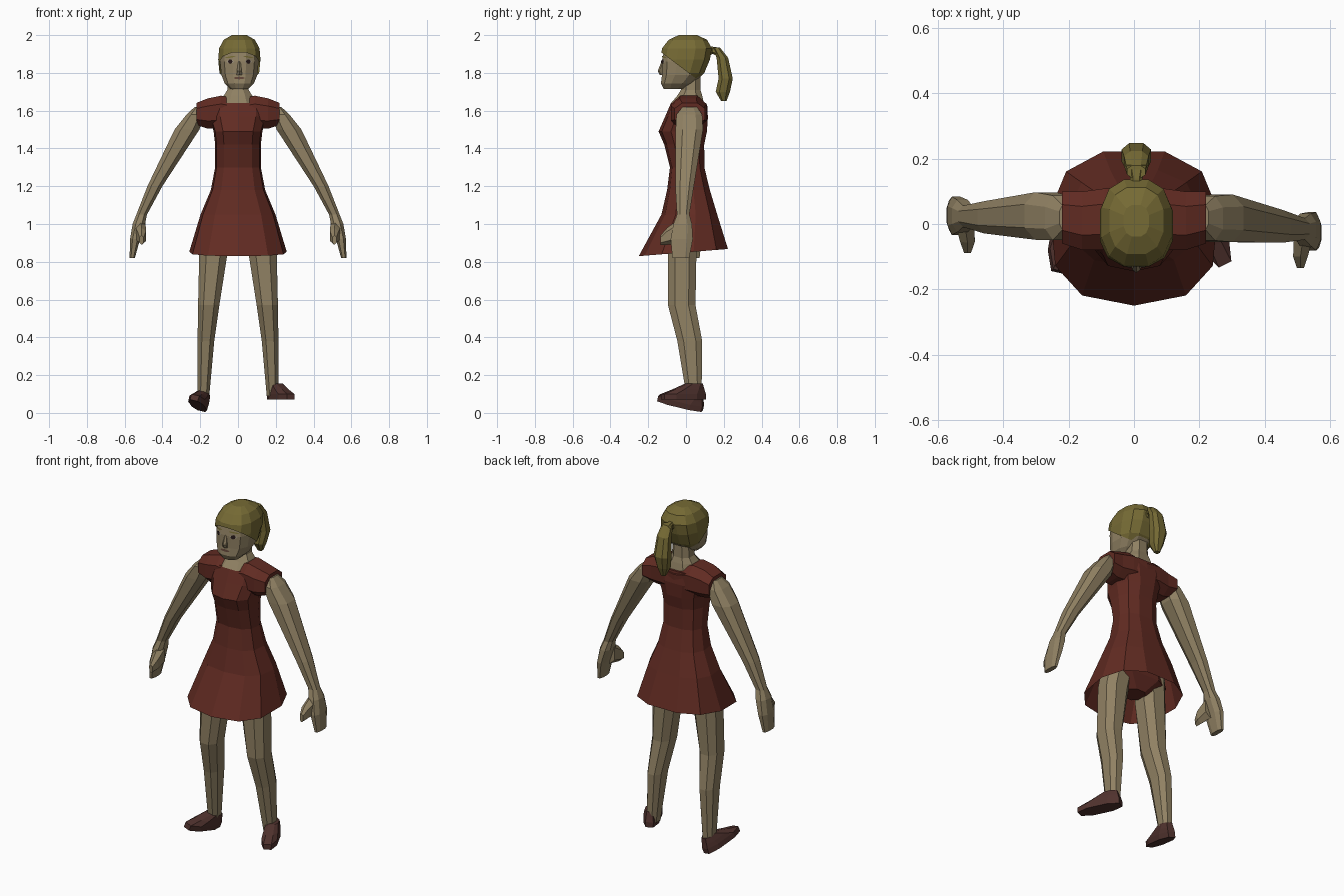
import bpy, bmesh
from math import cos, sin, pi, copysign
from mathutils import Euler, Vector
from mathutils.bvhtree import BVHTree

default_cube = bpy.data.objects.get("Cube")
if default_cube:
    bpy.data.objects.remove(default_cube)


def make_material(name, red, green, blue):
    material = bpy.data.materials.new(name)
    material.use_nodes = True
    colour = (red, green, blue, 1)
    material.diffuse_color = colour
    shader = material.node_tree.nodes["Principled BSDF"]
    shader.inputs["Base Color"].default_value = colour
    return material


skin = make_material("skin", .28, .22, .125)
hair = make_material("hair", .18, .145, .035)
dress_red = make_material("dress red", .12, .024, .016)
shoe_brown = make_material("shoe brown", .08, .032, .027)
eye_dark = make_material("eye dark", .02, .01, .01)
eye_white = make_material("eye white", .33, .28, .2)
lip = make_material("lip", .12, .06, .04)


def add_object(name, bm, material):
    mesh = bpy.data.meshes.new(name)
    bm.to_mesh(mesh)
    bm.free()
    mesh.materials.append(material)
    bpy.context.collection.objects.link(bpy.data.objects.new(name, mesh))


def rounded(value, squareness=.8):
    return copysign(abs(value) ** squareness, value)


def loft(rings, axis="z", sides=8, grow=0, open_start=False, front_corner=False):
    """Join ovals along an axis; each is (position, centre, half width, low, high)."""
    bm = bmesh.new()
    loops = []
    first_angle = -pi / 2 if front_corner else pi / sides
    for position, centre, half, low, high in rings:
        loop = []
        for index in range(sides):
            angle = 2 * pi * index / sides + first_angle
            u = centre + (half + grow) * rounded(cos(angle))
            v = (low + high) / 2 + ((high - low) / 2 + grow) * rounded(sin(angle))
            places = {"x": (position, u, v), "y": (u, position, v), "z": (u, v, position)}
            loop.append(bm.verts.new(places[axis]))
        loops.append(loop)
    for lower, upper in zip(loops, loops[1:]):
        for index in range(sides):
            bm.faces.new((lower[index - 1], lower[index], upper[index], upper[index - 1]))
    bm.faces.new(loops[-1])
    if not open_start:
        bm.faces.new(loops[0])
    bmesh.ops.recalc_face_normals(bm, faces=bm.faces)
    return bm


def centred(*rows, middle=0):
    """Give rows of (position, half width, low, high) a shared centre."""
    return [(position, middle, half, low, high) for position, half, low, high in rows]


def mirror(bm):
    for vert in bm.verts:
        vert.co.x = -vert.co.x
    bmesh.ops.reverse_faces(bm, faces=bm.faces)


# Dress with an open flared skirt; the hem rises towards the back
dress = loft(centred(
    (.85, .26, -.25, .23),
    (1.05, .2, -.13, .17),
    (1.18, .145, -.1, .13),
    (1.3, .122, -.085, .1),
    (1.42, .122, -.115, .1),
    (1.49, .13, -.145, .115),
    (1.57, .155, -.11, .12),
    (1.64, .16, -.08, .11)), sides=11, open_start=True, front_corner=True)
for vert in dress.verts:
    if vert.co.z < .9:
        vert.co.z += vert.co.y * .08
add_object("dress", dress, dress_red)

# Yoke with short sleeves, the same on both sides, dipping at the neckline
sleeve = [(.22, .02, .085, 1.52, 1.645), (.16, .01, .095, 1.5, 1.67), (.09, .015, .1, 1.5, 1.685)]
other_sleeve = [(-position, *oval) for position, *oval in reversed(sleeve)]
neckline = [(0, .02, .1, 1.5, 1.665)]
add_object("dress_yoke", loft(sleeve + neckline + other_sleeve, axis="x"), dress_red)

# Underwear beneath the skirt
underwear = loft(centred((.86, .06, -.06, .06), (.94, .2, -.105, .1), (1.1, .14, -.08, .1)))
add_object("underwear", underwear, dress_red)

# Neck, spreading into the neckline
neck = loft(centred(
    (1.64, .1, -.085, .1), (1.68, .08, -.05, .09), (1.71, .06, -.03, .08), (1.78, .055, -.03, .08)))
add_object("neck", neck, skin)

# Limbs
for side in ("left", "right"):
    arm = loft([
        (1.62, .21, .02, -.02, .06),
        (1.58, .225, .05, -.055, .09),
        (1.5, .27, .07, -.06, .095),
        (1.2, .44, .042, -.06, .045),
        (1.05, .51, .03, -.05, .02),
        (1, .525, .035, -.07, .035),
        (.92, .545, .028, -.085, .04),
        (.82, .56, .015, -.075, .02)])
    thumb = loft([
        (-.03, .52, .035, .9, 1.03), (-.1, .51, .025, .89, .98), (-.135, .51, .012, .89, .94)],
        axis="y", sides=6)
    leg = loft([
        (1, .11, .08, -.08, .08),
        (.85, .13, .08, -.1, .06),
        (.57, .155, .06, -.1, .055),
        (.38, .17, .047, -.05, .09),
        (.09, .183, .033, 0, .085)])
    # Shoes turn outwards; the right one tips back on its heel
    shoe = loft(centred(
        (-.075, .045, -.19, .07),
        (-.045, .046, -.19, .07),
        (-.02, .042, -.12, .06),
        (.01, .035, -.045, .05)))
    turn, ankle = Euler((0, 0, .45)), Vector((.2, .04, .145))
    if side == "right":
        for part in (arm, thumb, leg, shoe):
            mirror(part)
        # The right arm swings slightly back
        for vert in arm.verts[:] + thumb.verts[:]:
            vert.co.y += max(0, 1.6 - vert.co.z) * .07
        turn, ankle = Euler((-.24, .22, -.22)), Vector((-.185, .04, .095))
    for vert in shoe.verts:
        vert.co.rotate(turn)
        vert.co += ankle
    add_object(side + "_arm", arm, skin)
    add_object(side + "_thumb", thumb, skin)
    add_object(side + "_leg", leg, skin)
    add_object(side + "_shoe", shoe, shoe_brown)

# Head, a little to the left of the middle
head_x = .007
skull = centred(
    (1.715, .05, -.12, -.01),
    (1.745, .08, -.135, .04),
    (1.79, .098, -.13, .09),
    (1.86, .105, -.13, .12),
    (1.92, .1, -.12, .13),
    (1.965, .075, -.085, .105),
    (1.99, .03, -.03, .05), middle=head_x)
head = loft(skull, sides=12)
face_surface = BVHTree.FromBMesh(head)
add_object("head", head, skin)

# Hair cap: a slightly larger skull cut along a sloping hairline
cap = loft(skull, sides=12, grow=.01)
for vert in cap.verts:
    vert.co.z += .01
bmesh.ops.bisect_plane(cap, geom=cap.verts[:] + cap.edges[:] + cap.faces[:],
                       plane_co=(0, -.12, 1.9), plane_no=(0, .6, .8), clear_inner=True)
add_object("hair_cap", cap, hair)

# Ponytail and its tie
tie = loft(centred((.1, .035, 1.87, 1.94), (.14, .02, 1.9, 1.94), (.18, .035, 1.88, 1.935),
                   middle=head_x), axis="y")
add_object("ponytail_tie", tie, hair)
tail = loft(centred(
    (1.935, .03, .14, .18),
    (1.88, .04, .16, .225),
    (1.77, .048, .17, .25),
    (1.7, .035, .155, .235),
    (1.65, .015, .185, .215), middle=head_x))
add_object("ponytail", tail, hair)


def face_plate(name, x, z, width, height, material, lift=.004, slope=0):
    """Lay a thin oval on the front of the head."""
    bm = bmesh.new()
    verts = []
    for index in range(8):
        angle = pi * index / 4
        across = width * cos(angle)
        start = Vector((head_x + x + across, -1, z + height * sin(angle) + slope * across))
        hit = face_surface.ray_cast(start, Vector((0, 1, 0)))[0]
        verts.append(bm.verts.new((start.x, hit.y - lift, start.z)))
    bm.faces.new(verts)
    add_object(name, bm, material)


# Eyes, brows and mouth
for side, sign in (("left", 1), ("right", -1)):
    eye_x = sign * .048
    face_plate(side + "_eye_white", eye_x, 1.86, .02, .01, eye_white)
    face_plate(side + "_eye", eye_x, 1.86, .012, .012, eye_dark, lift=.006)
    face_plate(side + "_brow", eye_x, 1.884, .027, .004, hair, slope=sign * -.15)
face_plate("mouth", 0, 1.773, .03, .007, lip)

# Nose
nose = loft(centred((1.79, .016, -.14, -.1), (1.81, .014, -.15, -.1), (1.86, .007, -.13, -.1),
                    middle=head_x), sides=6)
add_object("nose", nose, skin)
